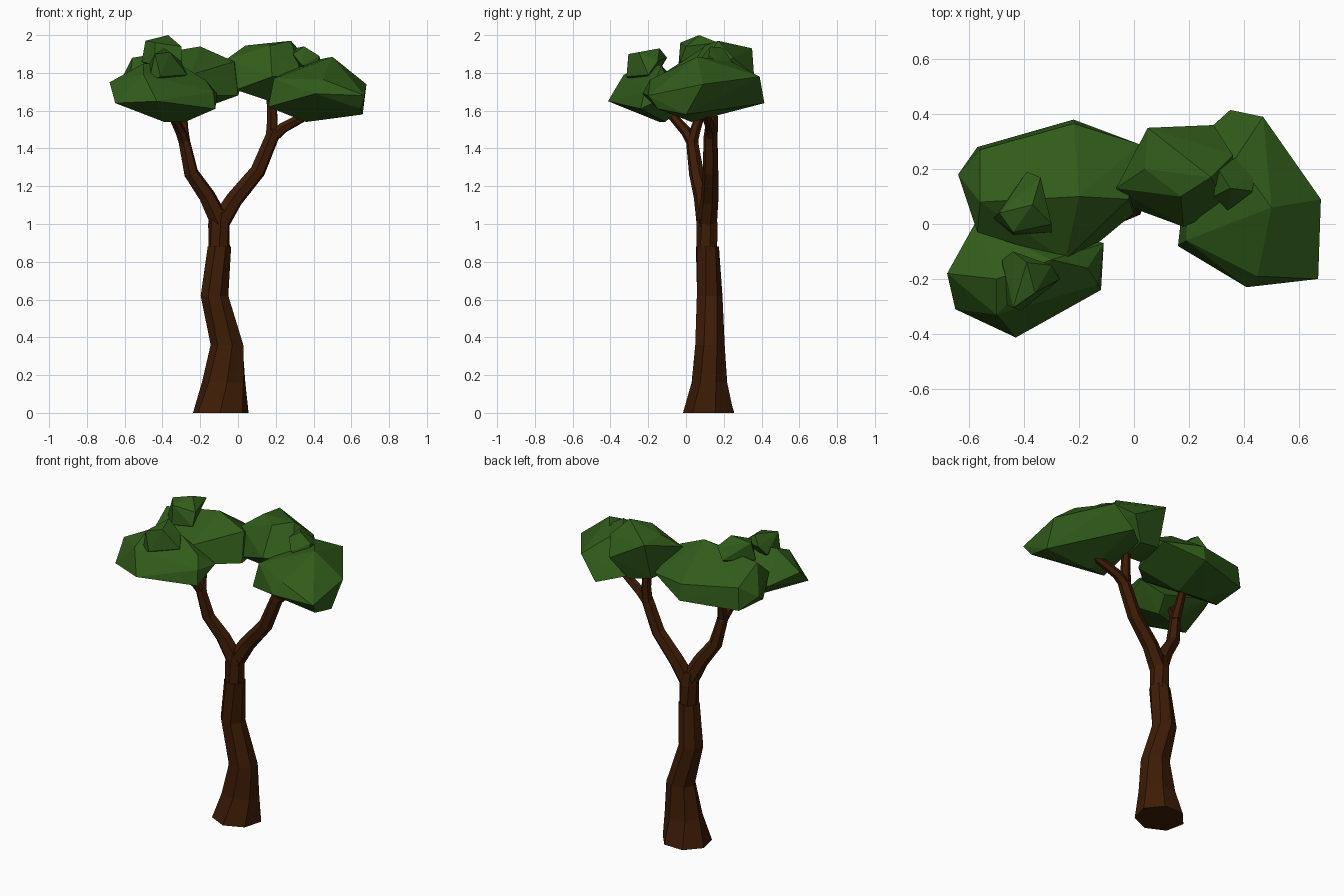
import bpy, bmesh, math
from mathutils import Vector


def material(name, rgb):
    m = bpy.data.materials.new(name)
    m.diffuse_color = (*rgb, 1)
    return m


BARK = material("brown bark", (0.047, 0.0116, 0.0018))
LEAF = material("leaf green", (0.030, 0.105, 0.0105))


def finish(bm, name, mat):
    bmesh.ops.recalc_face_normals(bm, faces=bm.faces[:])
    me = bpy.data.meshes.new(name)
    bm.to_mesh(me)
    bm.free()
    me.materials.append(mat)
    ob = bpy.data.objects.new(name, me)
    bpy.context.collection.objects.link(ob)
    return ob


def loft(name, rings, mat, sides):
    """Skin a list of vertex-position rings and cap both ends."""
    bm = bmesh.new()
    loops = [[bm.verts.new(p) for p in r] for r in rings]
    for a, b in zip(loops, loops[1:]):
        for i in range(sides):
            j = (i + 1) % sides
            bm.faces.new((a[i], a[j], b[j], b[i]))
    bm.faces.new(loops[0][::-1])
    bm.faces.new(loops[-1])
    return finish(bm, name, mat)


def trunk(name, sections, sides=7, twist=0.15):
    """Sections: x, y, z, x radius, y radius; horizontal rings with a slight twist."""
    rings = []
    for k, (x, y, z, rx, ry) in enumerate(sections):
        ang = [2 * math.pi * i / sides + 0.2 + k * twist for i in range(sides)]
        rings.append([(x + rx * math.cos(a), y + ry * math.sin(a), z) for a in ang])
    return loft(name, rings, BARK, sides)


def branch(name, path, sides=6):
    """Path: x, y, z, radius; rings stand square to the path."""
    pts = [Vector(p[:3]) for p in path]
    rings = []
    for k, p in enumerate(pts):
        t = (pts[min(k + 1, len(pts) - 1)] - pts[max(k - 1, 0)]).normalized()
        u = Vector((0, 1, 0)).cross(t).normalized()
        v = t.cross(u)
        r = path[k][3] * 1.05
        rings.append([p + r * (u * math.cos(a) + v * math.sin(a))
                      for a in (2 * math.pi * i / sides + 0.3 for i in range(sides))])
    return loft(name, rings, BARK, sides)


def clump(name, points):
    """Faceted leaf mass: the convex hull of a few corner points."""
    bm = bmesh.new()
    for p in points:
        bm.verts.new(p)
    bmesh.ops.convex_hull(bm, input=bm.verts[:])
    loose = [v for v in bm.verts if not v.link_faces]
    bmesh.ops.delete(bm, geom=loose, context='VERTS')
    return finish(bm, name, LEAF)


# Trunk: flared, leaning lower part and thinner neck
trunk("lower_trunk", [(-0.092, 0.126, 0, 0.151, 0.142), (-0.073, 0.126, 0.16, 0.119, 0.097),
                      (-0.055, 0.126, 0.36, 0.09, 0.08), (-0.124, 0.122, 0.62, 0.075, 0.071),
                      (-0.1, 0.112, 0.88, 0.064, 0.063)])
trunk("upper_trunk", [(-0.1, 0.113, 0.86, 0.058, 0.058), (-0.1, 0.112, 1.0, 0.058, 0.058),
                      (-0.1, 0.11, 1.08, 0.046, 0.047)])

# Forked limbs
branch("left_limb", [(-0.09, 0.11, 1.0, 0.052), (-0.165, 0.085, 1.15, 0.043),
                     (-0.248, 0.055, 1.27, 0.038), (-0.287, 0.03, 1.45, 0.03)])
branch("left_front_twig", [(-0.28, 0.04, 1.42, 0.03), (-0.305, 0.0, 1.49, 0.027),
                           (-0.35, -0.08, 1.58, 0.022)])
branch("left_back_twig", [(-0.28, 0.03, 1.42, 0.029), (-0.29, 0.05, 1.5, 0.027),
                          (-0.295, 0.09, 1.62, 0.022)])
branch("right_limb", [(-0.1, 0.11, 1.0, 0.052), (-0.02, 0.125, 1.13, 0.045),
                      (0.105, 0.13, 1.28, 0.04), (0.18, 0.13, 1.46, 0.036),
                      (0.195, 0.13, 1.5, 0.03)])
branch("right_inner_twig", [(0.178, 0.135, 1.45, 0.032), (0.182, 0.14, 1.55, 0.028),
                            (0.175, 0.14, 1.7, 0.024)])
branch("right_outer_twig", [(0.175, 0.135, 1.455, 0.032), (0.24, 0.13, 1.51, 0.028),
                            (0.38, 0.1, 1.585, 0.023)])

# Large leaf masses
clump("front_left_leaves", [
    (-0.68, -0.18, 1.75), (-0.65, -0.31, 1.64), (-0.43, -0.413, 1.65), (-0.12, -0.24, 1.61),
    (-0.11, -0.07, 1.69), (-0.58, 0, 1.7), (-0.25, -0.02, 1.62), (-0.5, -0.33, 1.79),
    (-0.5, -0.2, 1.85), (-0.3, -0.13, 1.84), (-0.13, -0.22, 1.7), (-0.39, -0.14, 1.54),
    (-0.28, -0.11, 1.54), (-0.17, -0.16, 1.76)])
clump("back_left_leaves", [
    (-0.64, 0.18, 1.72), (-0.57, 0.28, 1.65), (-0.22, 0.38, 1.66), (0.02, 0.29, 1.74),
    (0, 0.04, 1.68), (-0.02, 0.09, 1.86), (-0.25, -0.13, 1.79), (-0.57, -0.03, 1.78),
    (-0.56, 0.08, 1.88), (-0.2, 0.1, 1.94), (-0.12, -0.06, 1.68), (-0.25, 0.1, 1.59),
    (-0.42, 0.12, 1.59), (-0.56, 0.27, 1.79), (-0.22, 0.365, 1.76), (-0.58, 0.05, 1.64)])
clump("back_right_leaves", [
    (-0.065, 0.13, 1.87), (0.05, 0.35, 1.93), (0.29, 0.36, 1.79), (0.36, 0.25, 1.88),
    (0.34, 0.06, 1.78), (0.18, -0.01, 1.78), (-0.01, 0.06, 1.71), (0.04, 0.2, 1.945),
    (0.28, 0.17, 1.97), (0.17, 0.1, 1.945), (0.17, 0.13, 1.65), (0.2, 0.3, 1.66),
    (0.05, 0.28, 1.69)])
clump("right_leaves", [
    (0.16, -0.08, 1.62), (0.19, -0.06, 1.77), (0.41, -0.23, 1.69), (0.67, -0.2, 1.68),
    (0.66, 0.0, 1.58), (0.68, 0.09, 1.74), (0.47, 0.39, 1.78), (0.35, 0.415, 1.64),
    (0.2, 0.28, 1.67), (0.5, 0.06, 1.885), (0.37, 0.24, 1.86), (0.36, 0.03, 1.54),
    (0.45, -0.19, 1.765), (0.65, -0.15, 1.61)])

# Small tufts on top, sunk into the masses below
clump("front_left_tuft", [
    (-0.48, -0.13, 1.83), (-0.44, -0.1, 1.88), (-0.39, -0.14, 1.93), (-0.27, -0.2, 1.79),
    (-0.41, -0.315, 1.78), (-0.47, -0.29, 1.76), (-0.44, -0.305, 1.9), (-0.3, -0.15, 1.86),
    (-0.36, -0.25, 1.91), (-0.38, -0.2, 1.74)])
clump("back_left_tuft", [
    (-0.51, 0.02, 1.86), (-0.49, 0.04, 1.97), (-0.37, 0.07, 2.0), (-0.39, 0.19, 1.89),
    (-0.34, 0.17, 1.96), (-0.3, -0.03, 1.86), (-0.3, 0.0, 1.94), (-0.44, -0.04, 1.84),
    (-0.44, -0.03, 1.96), (-0.4, 0.06, 1.8)])
clump("right_tuft", [
    (0.29, 0.1, 1.9), (0.34, 0.05, 1.84), (0.42, 0.1, 1.82), (0.44, 0.17, 1.86),
    (0.37, 0.24, 1.86), (0.3, 0.21, 1.93), (0.35, 0.13, 1.94), (0.43, 0.12, 1.89),
    (0.36, 0.14, 1.77)])
